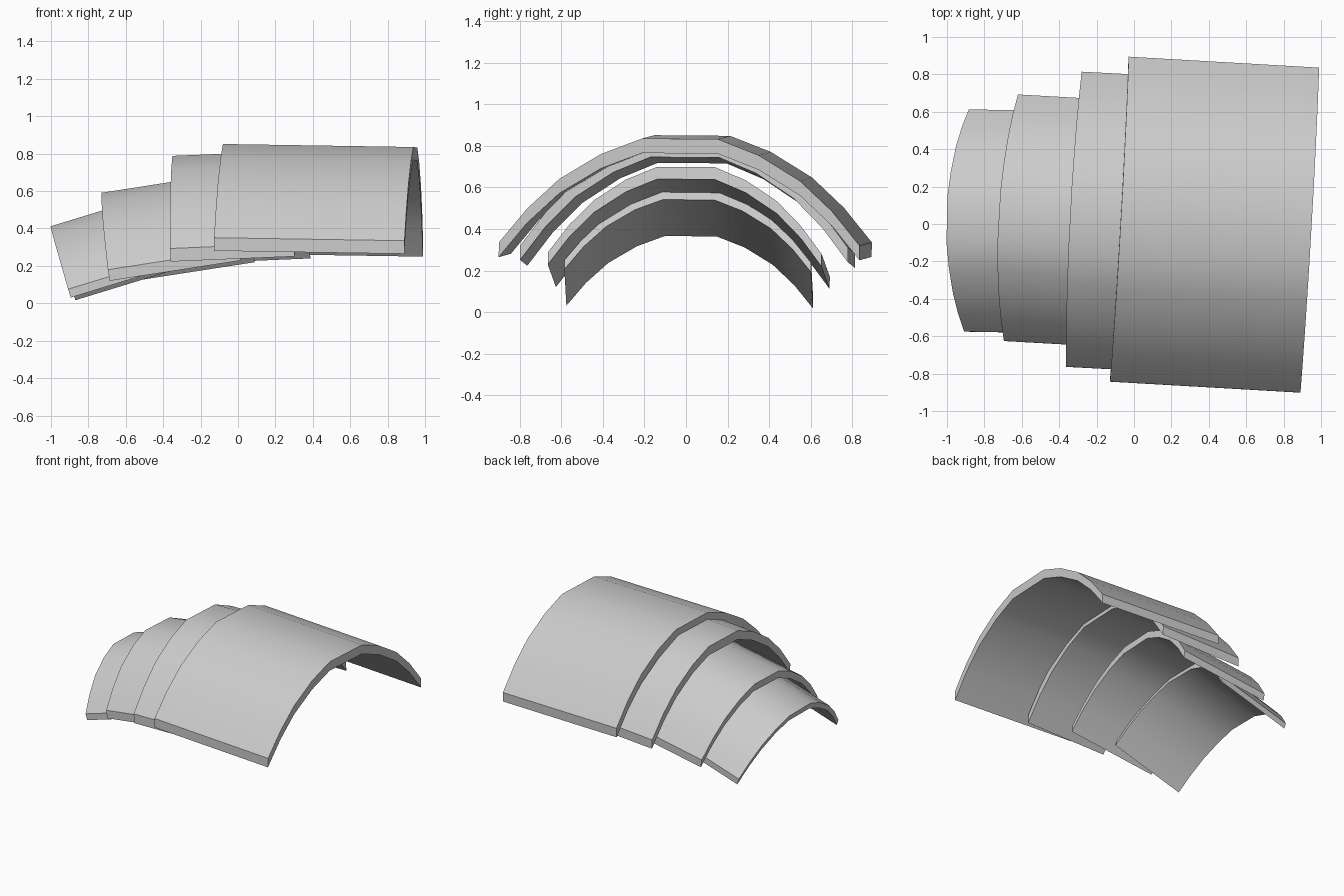
import bpy, bmesh
from math import radians
from mathutils import Matrix, Vector, Euler

if "Cube" in bpy.data.objects:
    bpy.data.objects.remove(bpy.data.objects["Cube"])

# Half of the shared arch profile: (fraction of half width, fraction of drop)
HALF = [(0.21, 0.0), (0.437, 0.15), (0.667, 0.39), (0.845, 0.675), (1.0, 1.0)]
ARCH = [(-y, d) for y, d in reversed(HALF)] + [(0.0, 0.0)] + HALF


def arched_plate(name, crown, length, half_width, drop, thick, roll, pitch, yaw):
    """Arch swept along local x from its crown point, thickened downwards."""
    bm = bmesh.new()
    rings = []
    for x in (0.0, length):
        outer = [bm.verts.new((x, y * half_width, -d * drop)) for y, d in ARCH]
        inner = [bm.verts.new((x, y * half_width, -d * drop - thick)) for y, d in ARCH]
        rings.append((outer, inner))
    (o0, i0), (o1, i1) = rings
    last = len(ARCH) - 1
    for k in range(last):
        for a, b in ((o0, o1), (i0, i1), (o0, i0), (o1, i1)):
            bm.faces.new((a[k], a[k + 1], b[k + 1], b[k]))
    for k in (0, last):
        bm.faces.new((o0[k], o1[k], i1[k], i0[k]))
    bmesh.ops.recalc_face_normals(bm, faces=bm.faces)

    rot = Euler((radians(roll), radians(pitch), radians(yaw)), 'XYZ').to_matrix().to_4x4()
    bm.transform(Matrix.Translation(Vector(crown)) @ rot)
    mesh = bpy.data.meshes.new(name)
    bm.to_mesh(mesh)
    bm.free()
    obj = bpy.data.objects.new(name, mesh)
    bpy.context.collection.objects.link(obj)

    # Smooth arch, sharp rims
    bpy.ops.object.select_all(action='DESELECT')
    obj.select_set(True)
    bpy.context.view_layer.objects.active = obj
    bpy.ops.object.shade_smooth_by_angle(angle=radians(30))


# Overlapping plates, largest to smallest
arched_plate("top_plate", (-0.07, 0.03, 0.85), 1.02, 0.87, 0.507, 0.07, -0.5, 0.9, -3.3)
arched_plate("second_plate", (-0.342, 0.03, 0.787), 0.665, 0.79, 0.50, 0.07, -0.4, -2.4, -3.0)
arched_plate("third_plate", (-0.722, 0.04, 0.59), 0.71, 0.66, 0.42, 0.06, -0.4, -8.8, -3.2)
arched_plate("end_plate", (-1.0, 0.025, 0.41), 0.60, 0.594, 0.357, 0.047, -0.7, -17.0, -1.0)
